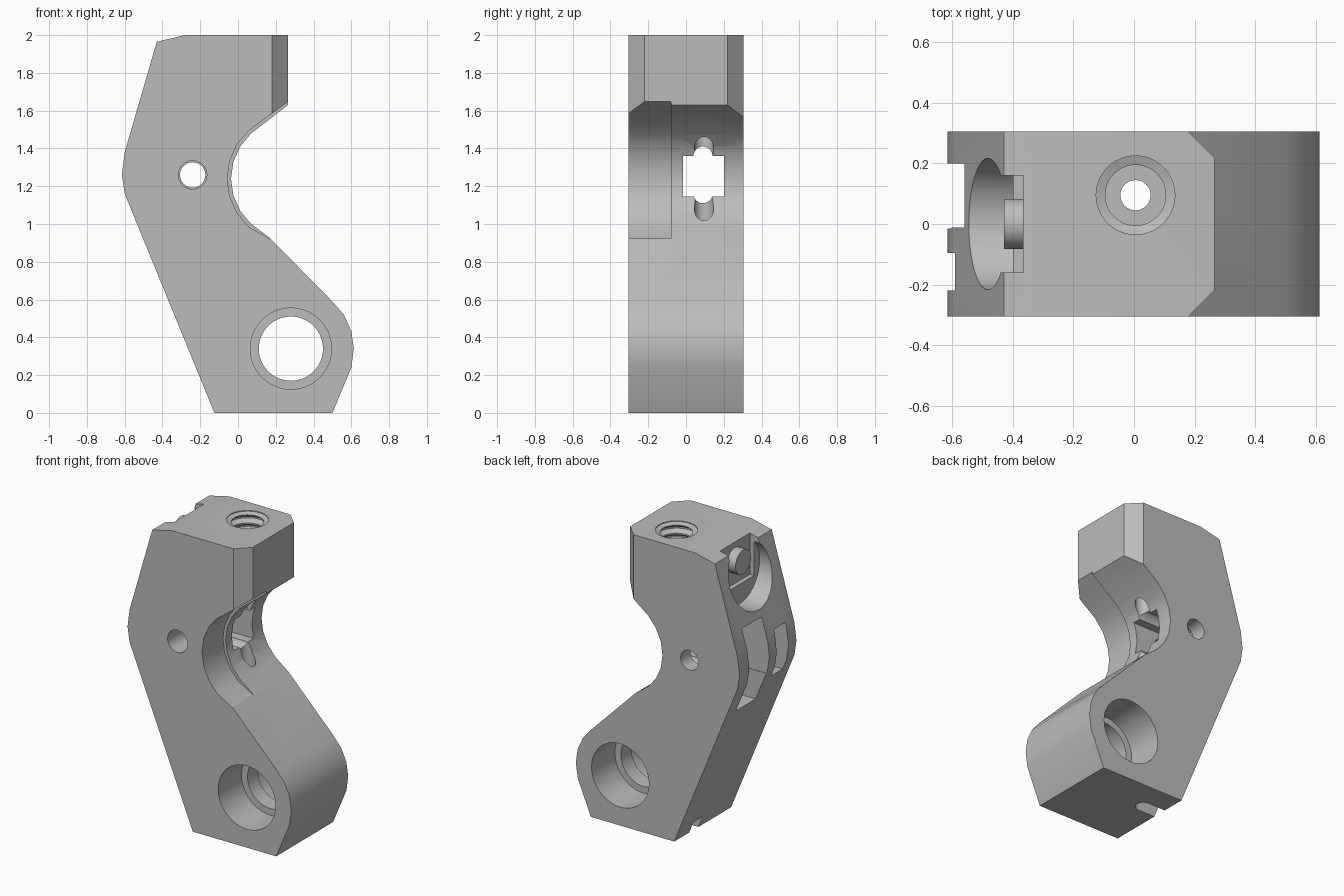
import bpy, bmesh, math
from mathutils import Matrix

cube = bpy.data.objects.get("Cube")
if cube:
    bpy.data.objects.remove(cube, do_unlink=True)

grey = bpy.data.materials.new("plain_grey")
grey.use_nodes = True
grey.diffuse_color = (0.5, 0.5, 0.5, 1)
grey.node_tree.nodes["Principled BSDF"].inputs["Base Color"].default_value = (0.5, 0.5, 0.5, 1)

HALF = 0.305


def make_object(name, bm):
    bmesh.ops.recalc_face_normals(bm, faces=bm.faces)
    mesh = bpy.data.meshes.new(name)
    bm.to_mesh(mesh)
    bm.free()
    mesh.materials.append(grey)
    ob = bpy.data.objects.new(name, mesh)
    bpy.context.scene.collection.objects.link(ob)
    return ob


def prism(name, points, y0, y1):
    """Side profile in x, z pushed along y."""
    bm = bmesh.new()
    face = bm.faces.new([bm.verts.new((x, y0, z)) for x, z in points])
    new = bmesh.ops.extrude_face_region(bm, geom=[face])["geom"]
    verts = [v for v in new if isinstance(v, bmesh.types.BMVert)]
    bmesh.ops.translate(bm, verts=verts, vec=(0, y1 - y0, 0))
    return make_object(name, bm)


def box(name, xs, ys, zs):
    return prism(name, [(xs[0], zs[0]), (xs[1], zs[0]), (xs[1], zs[1]), (xs[0], zs[1])], *ys)


def rod(name, axis, centre, radius, start, end, sides=48):
    """Cylinder along an axis; centre gives the other two coordinates in order."""
    turn = {"X": Matrix.Rotation(math.pi / 2, 4, "Y"),
            "Y": Matrix.Rotation(math.pi / 2, 4, "X"), "Z": Matrix()}[axis]
    place = list(centre)
    place.insert("XYZ".index(axis), (start + end) / 2)
    bm = bmesh.new()
    bmesh.ops.create_cone(bm, cap_ends=True, segments=sides, radius1=radius, radius2=radius,
                          depth=end - start, matrix=Matrix.Translation(place) @ turn)
    return make_object(name, bm)


def lathe(name, x, y, profile, sides=48):
    """Closed turned solid around a vertical axis from radius, z pairs."""
    bm = bmesh.new()
    rings = [[bm.verts.new((x + r * math.cos(a), y + r * math.sin(a), z))
              for a in (2 * math.pi * i / sides for i in range(sides))] for r, z in profile]
    for low, high in zip(rings, rings[1:]):
        for i in range(sides):
            j = (i + 1) % sides
            bm.faces.new((low[i], low[j], high[j], high[i]))
    bm.faces.new(rings[0])
    bm.faces.new(rings[-1])
    return make_object(name, bm)


def arc(cx, cz, radius, a0, a1, steps):
    angles = [math.radians(a0 + (a1 - a0) * i / steps) for i in range(steps + 1)]
    return [(cx + radius * math.cos(a), cz + radius * math.sin(a)) for a in angles]


# Bent body with rounded foot and concave throat
outline = [(-0.125, 0), (0.5, 0), (0.6, 0.24)]
outline += arc(0.28, 0.34, 0.333, 0, 49, 3)
outline += [(0.17, 0.925)] + arc(0.285, 1.24, 0.322, 228, 132, 6)
outline += [(0.265, 1.63), (0.265, 2), (-0.28, 2), (-0.43, 1.965),
            (-0.6, 1.38), (-0.615, 1.26), (-0.6, 1.16)]
body = prism("bracket_body", outline, -HALF, HALF)

# Deeper step on the front part of the throat
step = [(0.17, 0.92)] + arc(0.285, 1.24, 0.342, 228, 132, 6) + [(0.3, 1.674)]
cutters = [prism("throat_step", step, -0.5, -0.08)]

# Vertical chamfers on the upper corners
for side in (-1, 1):
    bm = bmesh.new()
    corner = [(0.18, HALF), (0.265, 0.22), (0.365, 0.12), (0.5, 0.5), (0.08, 0.405)]
    face = bm.faces.new([bm.verts.new((x, side * y, 1.45)) for x, y in corner])
    new = bmesh.ops.extrude_face_region(bm, geom=[face])["geom"]
    bmesh.ops.translate(bm, vec=(0, 0, 1),
                        verts=[v for v in new if isinstance(v, bmesh.types.BMVert)])
    cutters.append(make_object("corner_chamfer", bm))

# Large foot bore with a lip in the middle, and the cross pin hole
cutters += [
    rod("foot_bore", "Y", (0.28, 0.34), 0.17, -0.5, 0.5, 64),
    rod("foot_seat_front", "Y", (0.28, 0.34), 0.215, -0.5, -0.055, 64),
    rod("foot_seat_back", "Y", (0.28, 0.34), 0.215, 0.055, 0.5, 64),
    rod("pin_hole", "Y", (-0.24, 1.26), 0.067, -0.5, 0.5),
    rod("pin_hole_front", "Y", (-0.24, 1.26), 0.075, -0.5, -0.08),
]

# Through window with rounded reliefs, and pockets on the bulging side
cutters += [
    box("window", (-0.8, 0.2), (-0.015, 0.2), (1.145, 1.36)),
    rod("window_relief_top", "X", (0.09, 1.36), 0.05, -0.45, 0.1, 32),
    rod("window_relief_bottom", "X", (0.09, 1.16), 0.05, -0.45, 0.1, 32),
    box("long_pocket", (-0.8, -0.4), (-0.012, 0.2), (0.95, 1.52)),
    box("short_pocket", (-0.8, -0.47), (-0.22, -0.095), (1.09, 1.41)),
]

# Round recess and open slot near the top
cutters += [
    rod("side_recess", "X", (0, 1.785), 0.217, -0.8, -0.4, 64),
    box("recess_slot", (-0.5, -0.367), (-0.16, 0.16), (1.7, 2.2)),
]

# Threaded top socket, long vertical hole and its slot at the foot
pitch, bottom = 0.06, 1.66
thread = [(0.1, bottom)]
for turn in range(5):
    z = bottom + 0.03 + turn * pitch
    thread += [(0.1, z), (0.13, z + 0.02), (0.13, z + 0.03), (0.1, z + 0.05)]
thread += [(0.1, 1.985), (0.13, 1.995), (0.13, 2.1)]
cutters += [
    lathe("thread_socket", 0.005, 0.095, thread),
    rod("long_hole", "Z", (0.005, 0.095), 0.05, -0.2, 1.8, 32),
    box("foot_slot", (-0.3, 0.005), (0.045, 0.145), (-0.1, 0.08)),
]

# Cut everything from the body
bpy.context.view_layer.objects.active = body
for cutter in cutters:
    cutter.hide_render = True
    mod = body.modifiers.new(cutter.name, "BOOLEAN")
    mod.operation = "DIFFERENCE"
    mod.solver = "EXACT"
    mod.object = cutter
    bpy.ops.object.modifier_apply(modifier=mod.name)
for cutter in cutters:
    bpy.data.objects.remove(cutter, do_unlink=True)

# Short stud inside the recess
stud = rod("recess_stud", "X", (0, 1.86), 0.083, -0.43, -0.355)

for ob in (body, stud):
    bpy.ops.object.select_all(action="DESELECT")
    ob.select_set(True)
    bpy.context.view_layer.objects.active = ob
    bpy.ops.object.shade_smooth_by_angle(angle=math.radians(25))
